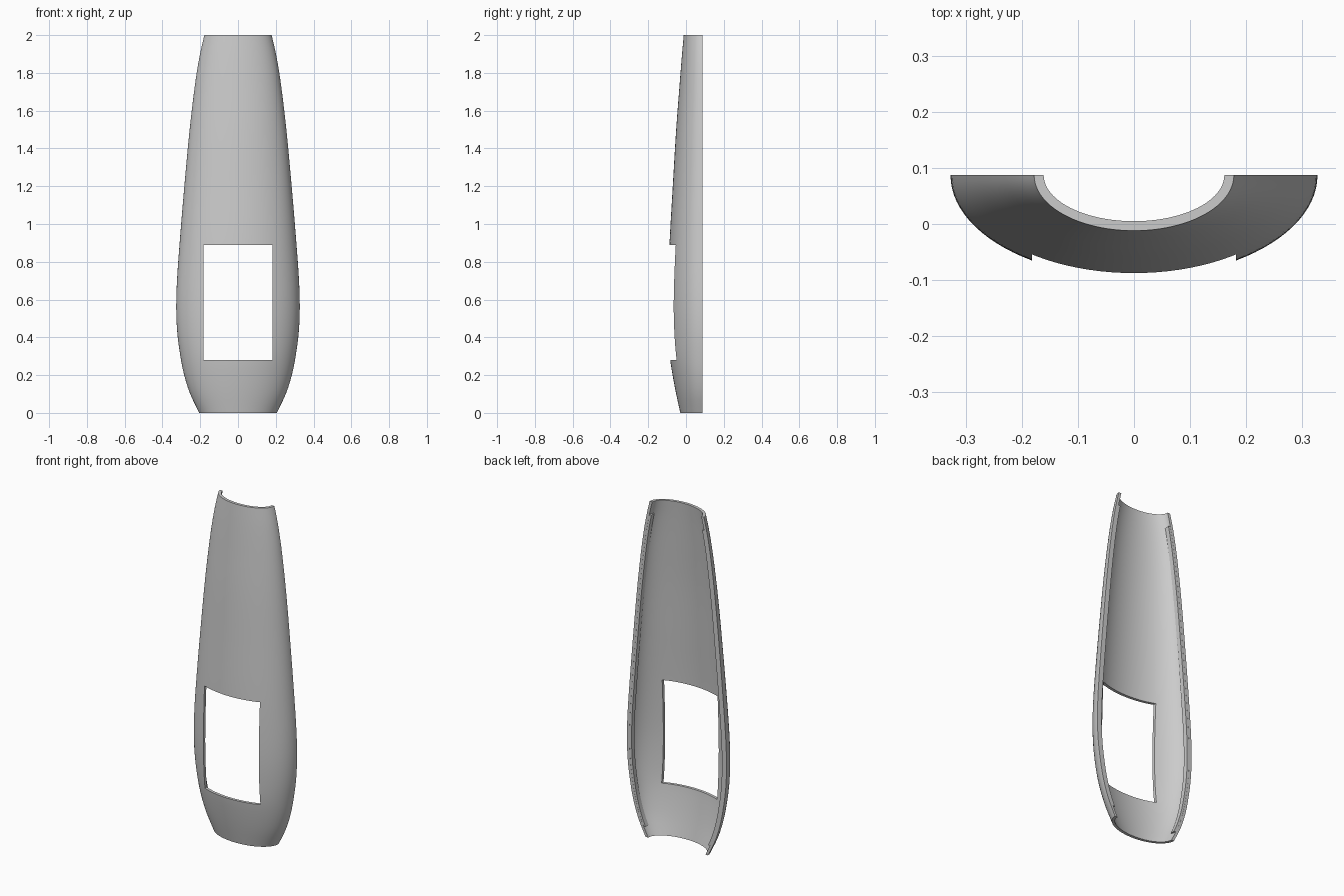
import bpy, bmesh, math

cube = bpy.data.objects.get("Cube")
if cube:
    bpy.data.objects.remove(cube, do_unlink=True)

BACK = 0.087      # flat rear plane of the half shell
WALL = 0.017

# height, half width, depth of the half-ellipse section
PROFILE = [
    (0.0, 0.205, 0.117), (0.1, 0.253, 0.139), (0.2, 0.285, 0.158),
    (0.3, 0.305, 0.173), (0.42, 0.321, 0.180), (0.55, 0.327, 0.183),
    (0.7, 0.323, 0.181), (0.9, 0.309, 0.174), (1.2, 0.284, 0.157),
    (1.5, 0.256, 0.139), (1.75, 0.226, 0.120), (1.9, 0.201, 0.108),
    (2.0, 0.178, 0.099),
]

grey = bpy.data.materials.new("plain grey")
grey.use_nodes = True
grey.diffuse_color = (0.6, 0.6, 0.6, 1)
grey.node_tree.nodes["Principled BSDF"].inputs["Base Color"].default_value = (0.6, 0.6, 0.6, 1)


def size_at(z):
    """Smoothly interpolated half width and depth."""
    last = len(PROFILE) - 2
    i = max(k for k in range(last + 1) if PROFILE[k][0] <= z or k == 0)
    a, b = PROFILE[i], PROFILE[i + 1]
    before, after = PROFILE[max(i - 1, 0)], PROFILE[min(i + 2, last + 1)]
    span = b[0] - a[0]
    t = (z - a[0]) / span
    result = []
    for c in (1, 2):
        m0 = (b[c] - before[c]) / (b[0] - before[0]) * span
        m1 = (after[c] - a[c]) / (after[0] - a[0]) * span
        result.append((2*t**3 - 3*t**2 + 1) * a[c] + (t**3 - 2*t**2 + t) * m0
                      + (3*t**2 - 2*t**3) * b[c] + (t**3 - t**2) * m1)
    return result


def arc(z, inset, steps=48):
    w, d = size_at(z)
    angles = [math.pi * i / steps for i in range(steps + 1)]
    return [((w - inset) * math.cos(a), BACK - (d - inset) * math.sin(a), z) for a in angles]


def loft(name, sections):
    """Solid from stacked sections, each an outer and an inner row of points."""
    bm = bmesh.new()
    rings = [[bm.verts.new(p) for p in outer + inner[::-1]] for outer, inner in sections]
    n = len(rings[0])
    for low, high in zip(rings, rings[1:]):
        for i in range(n):
            j = (i + 1) % n
            bm.faces.new((low[i], low[j], high[j], high[i]))
    for ring in (rings[0], rings[-1]):
        for i in range(n // 2 - 1):
            bm.faces.new((ring[i], ring[i + 1], ring[n - 2 - i], ring[n - 1 - i]))
    bmesh.ops.recalc_face_normals(bm, faces=bm.faces)
    mesh = bpy.data.meshes.new(name)
    bm.to_mesh(mesh)
    bm.free()
    mesh.materials.append(grey)
    obj = bpy.data.objects.new(name, mesh)
    bpy.context.collection.objects.link(obj)
    return obj


def activate(obj):
    bpy.ops.object.select_all(action='DESELECT')
    obj.select_set(True)
    bpy.context.view_layer.objects.active = obj


# Curved half shell
heights = [2 * i / 60 for i in range(61)]
shell = loft("shell", [(arc(z, 0), arc(z, WALL)) for z in heights])

# Rectangular window through the front
bpy.ops.mesh.primitive_cube_add(size=1, location=(0, -0.14, 0.585))
cutter = bpy.context.object
cutter.name = "window_cutter"
cutter.scale = (0.364, 0.32, 0.61)
cutter.hide_render = True
activate(shell)
cut = shell.modifiers.new("window", 'BOOLEAN')
cut.operation = 'DIFFERENCE'
cut.solver = 'EXACT'
cut.object = cutter
bpy.ops.object.modifier_apply(modifier=cut.name)
bpy.data.objects.remove(cutter, do_unlink=True)

# Narrow lips along the inside of both rear edges
lip_heights = [0.06 + 1.86 * i / 50 for i in range(51)]
lips = []
for side, label in ((1, "left"), (-1, "right")):
    sections = []
    for z in lip_heights:
        w = size_at(z)[0]
        front, back = BACK - 0.028, BACK - 0.0005
        outer = [(side * (w - 0.012), y, z) for y in (front, back)]
        inner = [(side * (w - 0.030), y, z) for y in (front, back)]
        sections.append((outer, inner))
    lips.append(loft(label + "_edge_lip", sections))

for obj in [shell] + lips:
    activate(obj)
    bpy.ops.object.shade_smooth_by_angle(angle=math.radians(30))
